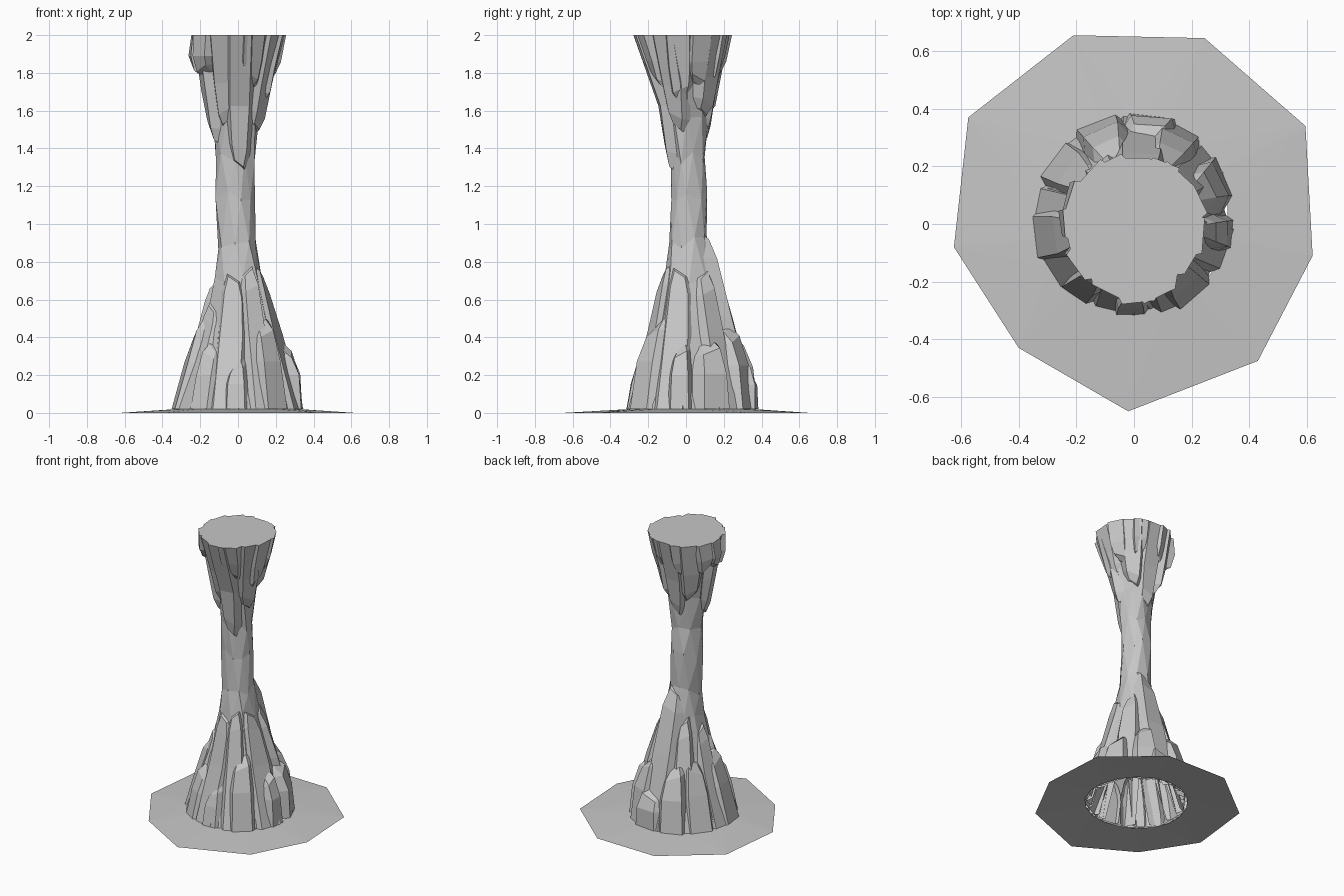
import bpy, bmesh, random
from math import sin, cos, radians
from mathutils import Vector

random.seed(11)
if "Cube" in bpy.data.objects:
    bpy.data.objects.remove(bpy.data.objects["Cube"])

stone = bpy.data.materials.new("grey stone")
stone.use_nodes = True
GREY = (0.57, 0.57, 0.57, 1)
stone.diffuse_color = GREY
stone.node_tree.nodes["Principled BSDF"].inputs["Base Color"].default_value = GREY

# Column reach at each height: z, left x, right x, front y, back y
REACH = [(.02, .335, .33, .30, .36), (.25, .25, .26, .235, .29),
         (.48, .18, .195, .165, .22), (.72, .125, .13, .12, .155),
         (.9, .105, .10, .09, .115), (1.15, .115, .085, .08, .11),
         (1.36, .12, .085, .08, .10), (1.55, .135, .115, .10, .11),
         (1.8, .18, .165, .16, .15), (2.0, .215, .225, .245, .215)]


def surface(angle, z):
    """Point on the column at an angle in degrees and a height."""
    for lo, hi in zip(REACH, REACH[1:]):
        if z <= hi[0]:
            break
    f = (z - lo[0]) / (hi[0] - lo[0])
    left, right, front, back = [a + (b - a) * f for a, b in zip(lo[1:], hi[1:])]
    c, s = cos(radians(angle)), sin(radians(angle))
    return Vector((c * (right if c > 0 else left), s * (back if s > 0 else front), z))


def finish(name, bm):
    mesh = bpy.data.meshes.new(name)
    bm.to_mesh(mesh)
    bm.free()
    mesh.materials.append(stone)
    bpy.context.collection.objects.link(bpy.data.objects.new(name, mesh))


def bridge(bm, a, b, twisted=False, closed=True):
    n = len(a)
    for i in range(n if closed else n - 1):
        j = (i + 1) % n
        if twisted:
            bm.faces.new((a[i], a[j], b[i]))
            bm.faces.new((a[j], b[j], b[i]))
        else:
            bm.faces.new((a[i], a[j], b[j], b[i]))


# Central column with a twisted, diamond-faceted neck, open below and capped on top
SIDES = 9
STEP = 360 / SIDES
bm = bmesh.new()
rings, twists, turn = [], [], 0
for row in REACH:
    z, ring = row[0], []
    inner = .02 < z < 2
    twists.append(.8 < z < 1.6)
    turn += STEP / 2 if twists[-1] else 0
    for i in range(SIDES):
        p = surface(i * STEP + turn + (random.uniform(-6, 6) if inner else 0), z)
        if inner:
            grow = random.uniform(.96, 1.07)
            p = Vector((p.x * grow, p.y * grow, z + random.uniform(-.04, .04)))
        ring.append(bm.verts.new(p))
    rings.append(ring)
for a, b, twisted in zip(rings, rings[1:], twists[1:]):
    bridge(bm, a, b, twisted)
bm.faces.new(rings[-1])
bmesh.ops.recalc_face_normals(bm, faces=bm.faces)
finish("column", bm)

# Thin ground skirt, its hole following the foot of the rocks
RIM = [(.62, -.11), (.595, .34), (.245, .645), (-.21, .655), (-.575, .37),
       (-.625, -.08), (-.4, -.43), (-.02, -.65), (.43, -.475)]
bm = bmesh.new()
outer = [bm.verts.new((x, y, 0)) for x, y in RIM]
hole = [bm.verts.new(surface(-10 + i * STEP / 2, .02)) for i in range(2 * SIDES)]
for i in range(SIDES):
    j, a, b, c = (i + 1) % SIDES, 2 * i, 2 * i + 1, (2 * i + 2) % (2 * SIDES)
    bm.faces.new((outer[i], hole[b], hole[a]))
    bm.faces.new((outer[i], outer[j], hole[b]))
    bm.faces.new((outer[j], hole[c], hole[b]))
finish("ground_skirt", bm)


def shard(name, angle, width, root, tip, proud, bulge):
    """Broad faceted slab on the column: swells, then narrows to a blunt tip."""
    bm = bmesh.new()
    levels = []
    up = 1 if tip > root else -1
    skew, tilt = random.uniform(-.25, .25), random.choice((-.03, .03))
    n = Vector((cos(radians(angle)), sin(radians(angle)), 0))
    t = Vector((-n.y, n.x, 0))
    foot = proud * .6 if up > 0 else proud
    for s, w, out in ((0, 1, foot), (.55, .9, proud + bulge),
                      (.88, .68, proud + bulge * .75), (1, .4, proud * .4)):
        p = surface(angle, root + (tip - root) * s)
        # Two outer ridges between two buried corners
        buried = -.03 - 3 * (width * w) ** 2
        prof = ((-1, buried), (-.6 + skew, out), (.6 + skew, out * .85), (1, buried))
        ring = []
        for u, d in prof:
            q = p + t * (u * width * w) + n * d
            if s > .8:
                q.z += u * tilt
            if s == 1 and d < 0:
                q.z += .02 * up
            ring.append(bm.verts.new(q))
        levels.append(ring)
    for a, b in zip(levels, levels[1:]):
        bridge(bm, a, b, closed=False)
    bm.faces.new(levels[-1])
    if up < 0:
        bm.faces.new(levels[0])
        bmesh.ops.reverse_faces(bm, faces=bm.faces[:-1])
    finish(name, bm)


# Rising rocks: angle, half width, top height, depth, bulge
RISING = [(-90, .08, .26, .025, .005), (-104, .115, .71, .01, 0), (-68, .09, .74, .025, 0),
          (-50, .11, .48, .03, .02), (-125, .085, .34, .02, .015), (-148, .11, .55, .01, 0),
          (-174, .12, .47, .02, .015), (-20, .12, .74, .01, 0), (-6, .08, .35, .02, .035),
          (22, .12, .36, .03, .035), (38, .10, .73, .02, .01), (60, .11, .44, .035, .03),
          (86, .12, .9, .02, .015), (82, .13, .25, .035, .025), (110, .12, .42, .035, .03),
          (125, .09, .7, .015, .01), (142, .12, .45, .025, .015), (168, .09, .64, .01, .005)]
for i, (angle, width, top, proud, bulge) in enumerate(RISING):
    shard(f"rising_rock_{i + 1}", angle, width, .02, top, proud, bulge)

# Hanging rocks: angle, half width, lowest height, depth, bulge
HANGING = [(-86, .095, 1.32, .03, -.005), (-118, .09, 1.54, .015, .01), (-66, .10, 1.75, .025, .01),
           (-32, .10, 1.52, .01, .01), (-146, .09, 1.8, .03, .03), (-168, .08, 1.47, .02, .01),
           (-6, .10, 1.68, .02, .01), (24, .09, 1.74, .025, .015), (46, .10, 1.6, .02, .015),
           (66, .08, 1.78, .025, .015), (88, .10, 1.48, .015, .01), (114, .09, 1.75, .025, .015),
           (136, .10, 1.6, .025, .02), (160, .09, 1.8, .03, .035), (182, .08, 1.8, .03, .035)]
for i, (angle, width, low, proud, bulge) in enumerate(HANGING):
    shard(f"hanging_rock_{i + 1}", angle, width, 2, low, proud, bulge)
